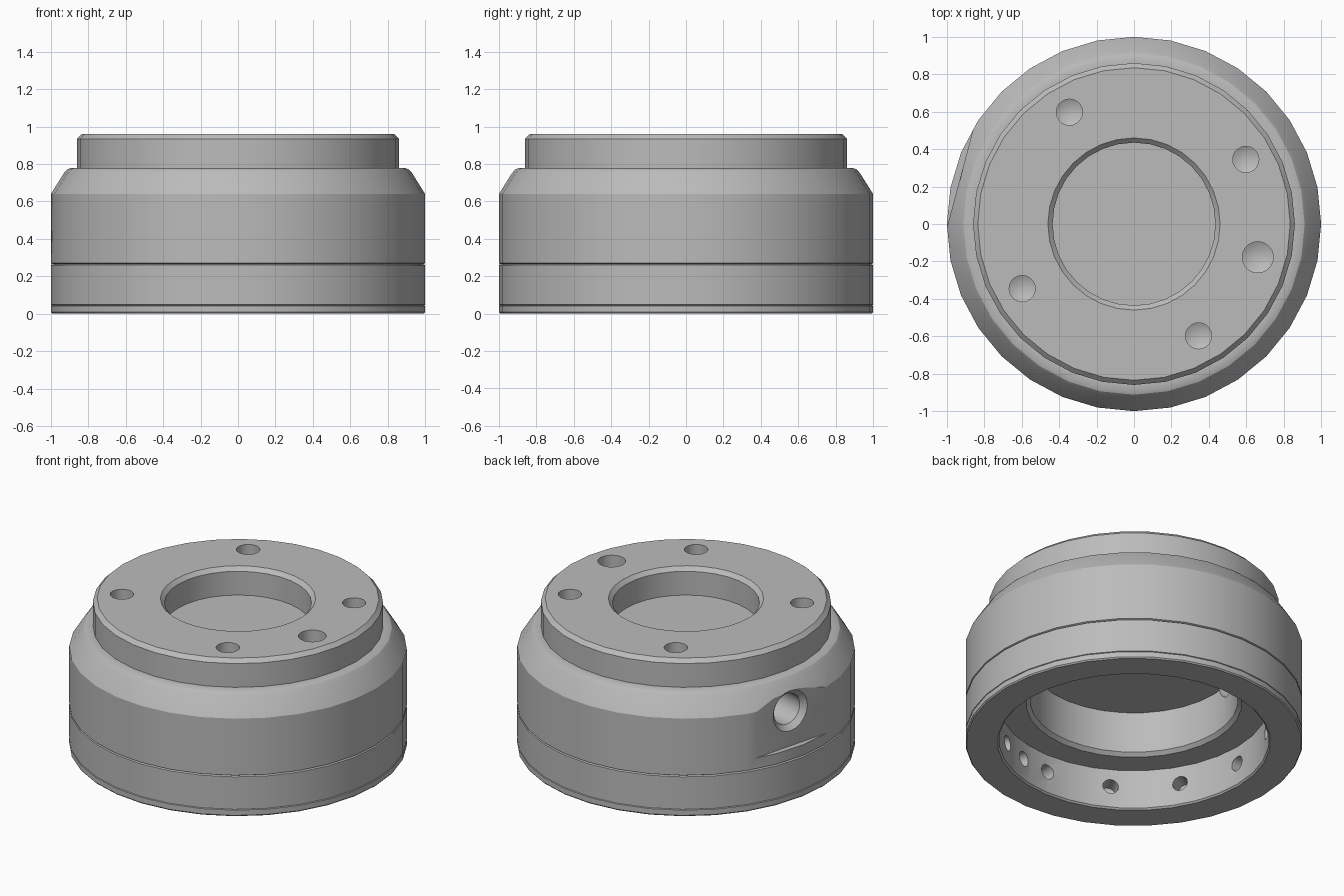
import bpy, bmesh
from math import radians, pi, cos, sin
from mathutils import Matrix, Vector

SIDES = 32
cube = bpy.data.objects.get("Cube")
if cube:
    bpy.data.objects.remove(cube, do_unlink=True)

steel = bpy.data.materials.new("grey_steel")
steel.use_nodes = True
colour = (0.5, 0.5, 0.5, 1)
steel.diffuse_color = colour
steel.node_tree.nodes["Principled BSDF"].inputs["Base Color"].default_value = colour


def lathe(name, profile, sides=SIDES, closed=False):
    """Revolve (radius, height) points around z into a solid."""
    bm = bmesh.new()
    verts = [bm.verts.new((r, 0, z)) for r, z in profile]
    pairs = list(zip(verts, verts[1:]))
    if closed:
        pairs.append((verts[-1], verts[0]))
    edges = [bm.edges.new(p) for p in pairs]
    bmesh.ops.spin(bm, geom=verts + edges, cent=(0, 0, 0), axis=(0, 0, 1),
                   angle=2 * pi, steps=sides, use_merge=False)
    bmesh.ops.remove_doubles(bm, verts=bm.verts, dist=1e-4)
    bmesh.ops.recalc_face_normals(bm, faces=bm.faces)
    mesh = bpy.data.meshes.new(name)
    bm.to_mesh(mesh)
    bm.free()
    mesh.materials.append(steel)
    obj = bpy.data.objects.new(name, mesh)
    bpy.context.collection.objects.link(obj)
    return obj


def around(angle, radius, z):
    a = radians(angle)
    return Vector((radius * cos(a), radius * sin(a), z))


def drill(mouth, outward, r, depth, flare=0):
    """Hole cutter with a pointed tip and an optional countersink."""
    profile = [(0, -depth - 0.5 * r), (r, -depth)]
    if flare:
        profile += [(r, r - flare), (flare, 0), (flare, 0.1), (0, 0.1)]
    else:
        profile += [(r, 0.06), (0, 0.06)]
    obj = lathe("drill", profile, 20)
    turn = outward.to_track_quat('Z', 'Y').to_matrix().to_4x4()
    obj.matrix_world = Matrix.Translation(mouth) @ turn
    return obj


def cut(body, cutters):
    for cutter in cutters:
        cutter.hide_render = True
        mod = body.modifiers.new("cut", 'BOOLEAN')
        mod.operation = 'DIFFERENCE'
        mod.solver = 'EXACT'
        mod.object = cutter
    bpy.context.view_layer.update()
    bpy.context.view_layer.objects.active = body
    for mod in list(body.modifiers):
        bpy.ops.object.modifier_apply(modifier=mod.name)
    for cutter in cutters:
        bpy.data.objects.remove(cutter, do_unlink=True)


# Housing: collar, sloped shoulder, top recess and lower cavity
housing = lathe("housing", [
    (0, 0.78), (0.435, 0.78), (0.435, 0.935), (0.46, 0.96), (0.835, 0.96),
    (0.86, 0.935), (0.86, 0.78), (0.89, 0.78), (0.912, 0.772), (0.93, 0.752),
    (1, 0.64), (1, 0.27), (0.99, 0.265), (0.64, 0.265), (0.617, 0.287),
    (0.617, 0.555), (0, 0.555)])

# Base ring with a fine seam groove
base = lathe("base_ring", [
    (0.8, 0.265), (0.99, 0.265), (1, 0.26), (1, 0.048), (0.994, 0.045),
    (1, 0.042), (1, 0.008), (0.993, 0), (0.81, 0), (0.8, 0.01)], closed=True)

# Blind holes in the top: four bolt holes and one larger dowel hole
up = Vector((0, 0, 1))
cutters = [drill(around(a, 0.69, 0.96), up, 0.07, 0.25) for a in (30, 120, 210, 300)]
cutters.append(drill(around(-15, 0.685, 0.96), up, 0.083, 0.25))

# Side flat with a countersunk port
PORT = 165
bm = bmesh.new()
bmesh.ops.create_cube(bm, size=1, matrix=Matrix.Rotation(radians(PORT), 4, 'Z')
                      @ Matrix.Translation((1.061, 0, 0.64))
                      @ Matrix.Diagonal((0.2, 1, 0.6, 1)))
mesh = bpy.data.meshes.new("flat_cutter")
bm.to_mesh(mesh)
bm.free()
mesh.materials.append(steel)
flat = bpy.data.objects.new("flat_cutter", mesh)
bpy.context.collection.objects.link(flat)
cutters += [flat, drill(around(PORT, 0.961, 0.57), around(PORT, 1, 0), 0.1, 0.36, 0.132)]
cut(housing, cutters)

# Radial blind holes inside the base ring
cut(base, [drill(around(a, 0.8, 0.15), -around(a, 1, 0), 0.047, 0.1)
           for a in list(range(0, 360, 30)) + [285]])

# Smooth walls, crisp edges
bpy.ops.object.select_all(action='DESELECT')
for obj in (housing, base):
    obj.select_set(True)
bpy.context.view_layer.objects.active = housing
bpy.ops.object.shade_smooth_by_angle(angle=radians(25))
